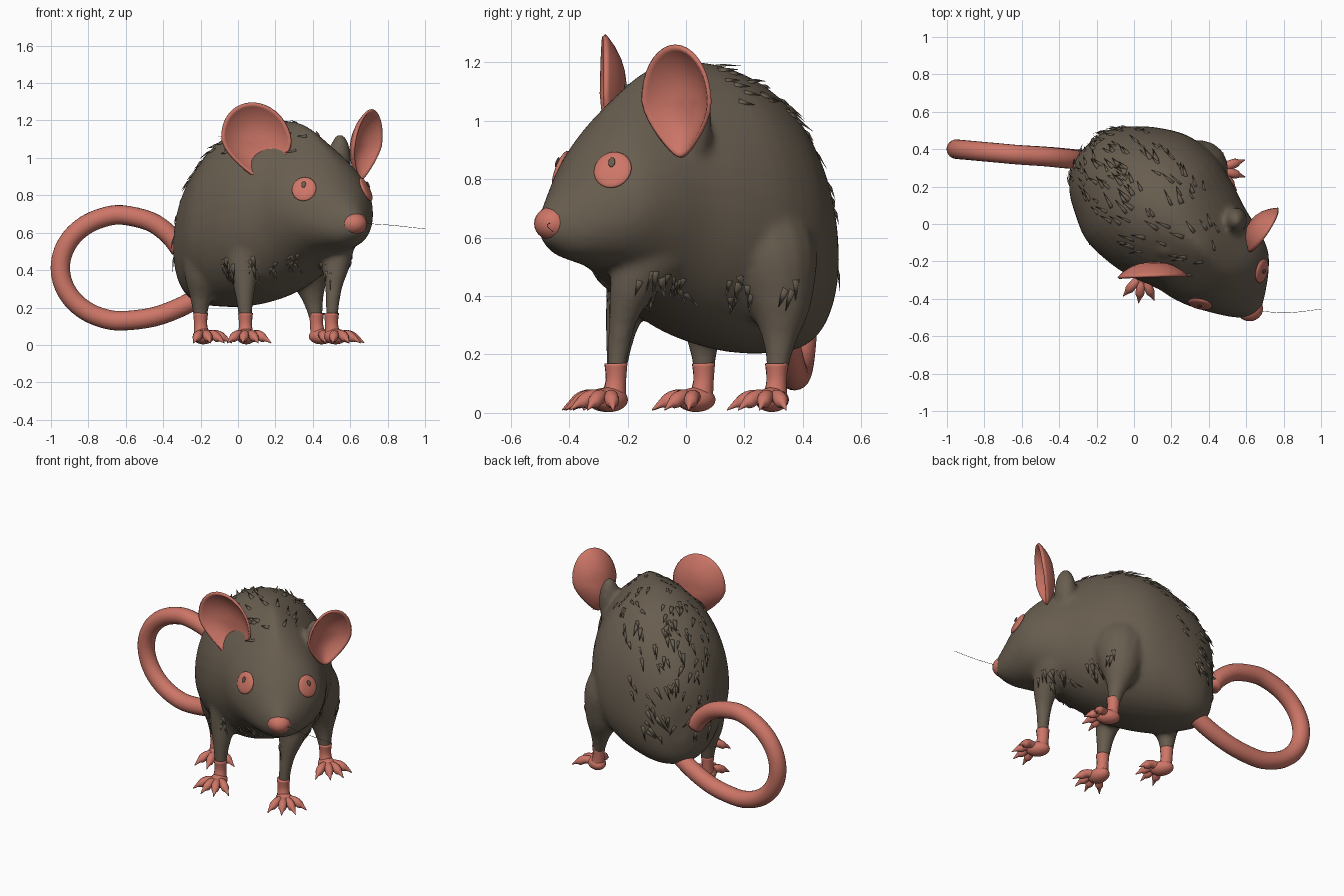
import bpy, bmesh, math, random
from mathutils import Vector, Matrix
from mathutils.bvhtree import BVHTree

if "Cube" in bpy.data.objects:
    bpy.data.objects.remove(bpy.data.objects["Cube"])

random.seed(4)
V = Vector


def material(name, rgb):
    m = bpy.data.materials.new(name)
    m.diffuse_color = (*rgb, 1)
    m.use_nodes = True
    m.node_tree.nodes["Principled BSDF"].inputs["Base Color"].default_value = m.diffuse_color
    return m


FUR = material("brown fur", (0.138, 0.110, 0.079))
SKIN = material("pink skin", (0.61, 0.18, 0.135))


def finish(bm, name, mat, smooth=True):
    bmesh.ops.recalc_face_normals(bm, faces=bm.faces)
    me = bpy.data.meshes.new(name)
    bm.to_mesh(me)
    bm.free()
    me.materials.append(mat)
    if smooth:
        me.shade_smooth()
    ob = bpy.data.objects.new(name, me)
    bpy.context.collection.objects.link(ob)
    return ob


def loft(bm, rings):
    rows = [[bm.verts.new(p) for p in r] for r in rings]
    n = len(rows[0])
    for a, b in zip(rows, rows[1:]):
        for i in range(n):
            j = (i + 1) % n
            bm.faces.new((a[i], a[j], b[j], b[i]))
    bm.faces.new(rows[0][::-1])
    bm.faces.new(rows[-1])


def spline(rows, steps):
    """Smooth interpolation through rows of numbers."""
    vs = [list(r) for r in rows]
    ext = [vs[0]] + vs + [vs[-1]]
    out = []
    for a, b, c, d in zip(ext, ext[1:], ext[2:], ext[3:]):
        for q in range(steps):
            t = q / steps
            out.append([0.5 * (2 * b[i] + (c[i] - a[i]) * t
                        + (2 * a[i] - 5 * b[i] + 4 * c[i] - d[i]) * t * t
                        + (3 * b[i] - a[i] - 3 * c[i] + d[i]) * t ** 3) for i in range(len(b))])
    out.append(vs[-1])
    return out


def tube(bm, pts, sides=14, steps=4):
    """Tube along (x, y, z, radius) points."""
    pts = spline(pts, steps)
    ref, rings = V((0.13, 1, 0.07)), []
    for i, p in enumerate(pts):
        tan = (V(pts[min(i + 1, len(pts) - 1)][:3]) - V(pts[max(i - 1, 0)][:3])).normalized()
        ref = (ref - tan * ref.dot(tan)).normalized()
        side = tan.cross(ref)
        rings.append([V(p[:3]) + max(p[3], 0.001) * (ref * math.cos(a) + side * math.sin(a))
                      for a in (math.tau * k / sides for k in range(sides))])
    loft(bm, rings)


def ball(bm, c, r, rot=Matrix()):
    m = Matrix.Translation(c) @ rot.to_4x4() @ Matrix.Diagonal((*r, 1))
    bmesh.ops.create_uvsphere(bm, u_segments=24, v_segments=14, radius=1, matrix=m)


# Body and head: stations of (along, across, ring yaw, top, bottom, half width, upper taper)
stations = [(-.475, .12, 45, .66, .40, .06, 1), (-.445, .12, 45, .79, .28, .15, 1),
            (-.37, .125, 45, .92, .22, .245, 1), (-.26, .14, 45, 1.04, .205, .325, 1),
            (-.12, .15, 45, 1.14, .205, .392, 1), (.05, .16, 45, 1.195, .235, .40, 1.05),
            (.2, .16, 44, 1.20, .285, .37, 1.3), (.34, .16, 41, 1.175, .36, .32, 1.6),
            (.46, .155, 37, 1.10, .44, .295, 1.6), (.56, .15, 34, 1.01, .49, .26, 1.3),
            (.65, .14, 34, .90, .515, .195, 1), (.73, .125, 34, .785, .54, .12, 1),
            (.795, .115, 34, .70, .59, .045, 1)]
rings = []
for s, t, yaw, top, bot, w, taper in spline(stations, 3):
    lat = V((math.cos(math.radians(yaw)), math.sin(math.radians(yaw)), 0))
    zc, ring = bot + 0.43 * (top - bot), []
    for k in range(40):
        c, sn = math.cos(math.tau * k / 40), math.sin(math.tau * k / 40)
        cc = math.copysign(abs(c) ** (taper if sn > 0 else 0.85), c)
        h = (top - zc) * sn if sn > 0 else (zc - bot) * sn
        ring.append(V(((s + t) * .7071, (t - s) * .7071, zc + h)) + lat * w * cc)
    rings.append(ring)
bm = bmesh.new()
loft(bm, rings)

# Legs, fused into the body
legs = [
    [(-.06, .12, .68, .10), (-.13, .07, .54, .17), (-.185, .05, .38, .11), (-.20, .06, .25, .058),
     (-.20, .06, .12, .033)],
    [(.14, -.05, .68, .10), (.07, -.13, .55, .15), (.035, -.18, .43, .10), (.035, -.22, .30, .058),
     (.04, -.24, .12, .033)],
    [(.24, .20, .74, .10), (.335, .28, .56, .165), (.375, .32, .38, .115), (.40, .32, .25, .06),
     (.42, .31, .12, .033)],
    [(.44, -.04, .68, .08), (.49, -.11, .56, .14), (.52, -.18, .44, .085), (.51, -.22, .30, .047),
     (.50, -.24, .12, .032)],
]
for leg in legs:
    tube(bm, leg)

# Furry ear roots
ball(bm, (.18, -.135, 1.0), (.10, .06, .14))
ball(bm, (.545, .02, .98), (.06, .07, .15))

body = finish(bm, "body", FUR)
rm = body.modifiers.new("fuse", "REMESH")
rm.mode, rm.voxel_size = "VOXEL", 0.014
sm = body.modifiers.new("soften", "SMOOTH")
sm.factor, sm.iterations = 0.5, 12
dg = bpy.context.evaluated_depsgraph_get()
fused = bpy.data.meshes.new_from_object(body.evaluated_get(dg))
body.modifiers.clear()
body.data = fused
fused.shade_smooth()
tree = BVHTree.FromPolygons([v.co for v in fused.vertices], [p.vertices for p in fused.polygons])

# Feet with four clawed toes
headings = [(.5, -.86), (.15, -.99), (.85, -.53), (.7, -.71)]
for name, leg, hd in zip(("hind_foot_left", "front_foot_left", "hind_foot_right", "front_foot_right"),
                         legs, headings):
    bm = bmesh.new()
    x, y = leg[-1][:2]
    f = V((*hd, 0)).normalized()
    tube(bm, [(x, y, .17, .040), (x, y, .11, .035), (x + f.x * .01, y + f.y * .01, .05, .042)])
    c = V((x, y, .045)) + f * .03
    ball(bm, c, (.072, .052, .042), Matrix.Rotation(math.atan2(f.y, f.x), 3, "Z"))
    for ang in (-50, -16, 16, 50):
        d = Matrix.Rotation(math.radians(ang), 3, "Z") @ f
        tube(bm, [(*(c + d * a).xy, z, r) for a, z, r in
                  ((.02, .05, .024), (.07, .055, .025), (.105, .038, .024),
                   (.125, .03, .013), (.155, .010, .002))], 10, 3)
    finish(bm, name, SKIN)


# Cupped ears
def ear(name, c, axis, up, half_w, half_h):
    axis, up = V(axis).normalized(), V(up).normalized()
    n = axis.cross(up)
    if n.y > 0:
        n = -n
    bm, rows = bmesh.new(), []
    mid = bm.verts.new(V(c) - n * .075)
    for r in (.2, .4, .6, .8, .93, 1):
        row = []
        for k in range(36):
            cs, sn = math.cos(math.tau * k / 36), math.sin(math.tau * k / 36)
            pinch = 1 - .5 * max(0, -sn) ** 1.5 * r
            depth = .075 * (1 - r ** 2.5) + .02 * max(0, -sn) * r
            row.append(bm.verts.new(V(c) + axis * half_w * r * cs * pinch
                                    + up * half_h * r * sn - n * depth))
        rows.append(row)
    for k in range(36):
        j = (k + 1) % 36
        bm.faces.new((mid, rows[0][k], rows[0][j]))
        for a, b in zip(rows, rows[1:]):
            bm.faces.new((a[k], b[k], b[j], a[j]))
    ob = finish(bm, name, SKIN)
    so = ob.modifiers.new("thickness", "SOLIDIFY")
    so.thickness, so.offset = 0.014, 0


ear("left_ear", (.10, -.285, 1.092), (-1, -.03, 0), (-.12, .02, 1), .183, .202)
ear("right_ear", (.695, -.035, 1.065), (.54, .84, 0), (.12, -.02, 1), .137, .192)

# Nose
bm = bmesh.new()
ball(bm, (.618, -.452, .648), (.072, .068, .060))
finish(bm, "nose", SKIN)

# Eyes, set on the head surface, with a small dark fleck
for side, p in (("left", (.355, -.42, .83)), ("right", (.68, -.25, .83))):
    q, n, _, _ = tree.find_nearest(V(p))
    rot = n.to_track_quat("Z", "Y").to_matrix()
    bm = bmesh.new()
    ball(bm, q, (.066, .068, .016), rot)
    finish(bm, side + "_eye", SKIN)
    bm = bmesh.new()
    ball(bm, q + n * .014 + V((0, 0, .02)), (.012, .018, .005), rot)
    finish(bm, side + "_pupil", FUR)

# Looped tail whose tip rests against the rump
loop = [(-.15, .33, .29, .052), (-.29, .345, .21, .052), (-.45, .36, .15, .052)]
for k in range(11):
    a = math.radians(-90 - 18 * k)
    x = -.62 + .33 * math.cos(a)
    loop.append((x, .40 + (x + .95) * -.09, .412 + .283 * math.sin(a), .052))
loop += [(-.47, .36, .66, .052), (-.37, .35, .59, .052), (-.31, .345, .51, .05)]
bm = bmesh.new()
tube(bm, loop, 20)
finish(bm, "tail", SKIN)

# Single whisker
bm = bmesh.new()
tube(bm, [(.67, -.465, .65, .0012), (.82, -.475, .64, .0012), (1.0, -.455, .62, .001)], 5)
finish(bm, "whisker", FUR)

# Fur tufts on the back and along the underside
back, fringe = [], []
for p in fused.polygons:
    c, n = p.center, p.normal
    s, t = (c.x - c.y) * .7071, (c.x + c.y) * .7071
    if -.5 < s < .42 and abs(t - .15) < (.26 if s < .15 else .15) and c.z > .45 and n.z > -.1:
        back.append(p)
    if .05 < s < .55 and .40 < c.z < .50 and -.75 < n.z < .1:
        fringe.append(p)
bm = bmesh.new()
for faces, count, lift in ((back, 130, .14), (fringe, 60, .05)):
    for p in random.sample(faces, min(count, len(faces))):
        n = p.normal
        flow = V((-.55, .55, -.5)) if lift > .1 else V((0, 0, -1))
        flow += V([random.uniform(-.35, .35) for _ in range(3)])
        flow = (flow - n * flow.dot(n)).normalized()
        side = flow.cross(n)
        size, w = random.uniform(.06, .12), random.uniform(.010, .022)
        base = p.center - n * .006
        a, b = bm.verts.new(base + side * w), bm.verts.new(base - side * w)
        m = bm.verts.new(base + flow * size * .4 + n * .014)
        tip = bm.verts.new(base + (flow + n * lift).normalized() * size)
        for f in ((a, b, m), (a, m, tip), (b, tip, m), (a, tip, b)):
            bm.faces.new(f)
finish(bm, "fur_tufts", FUR)
